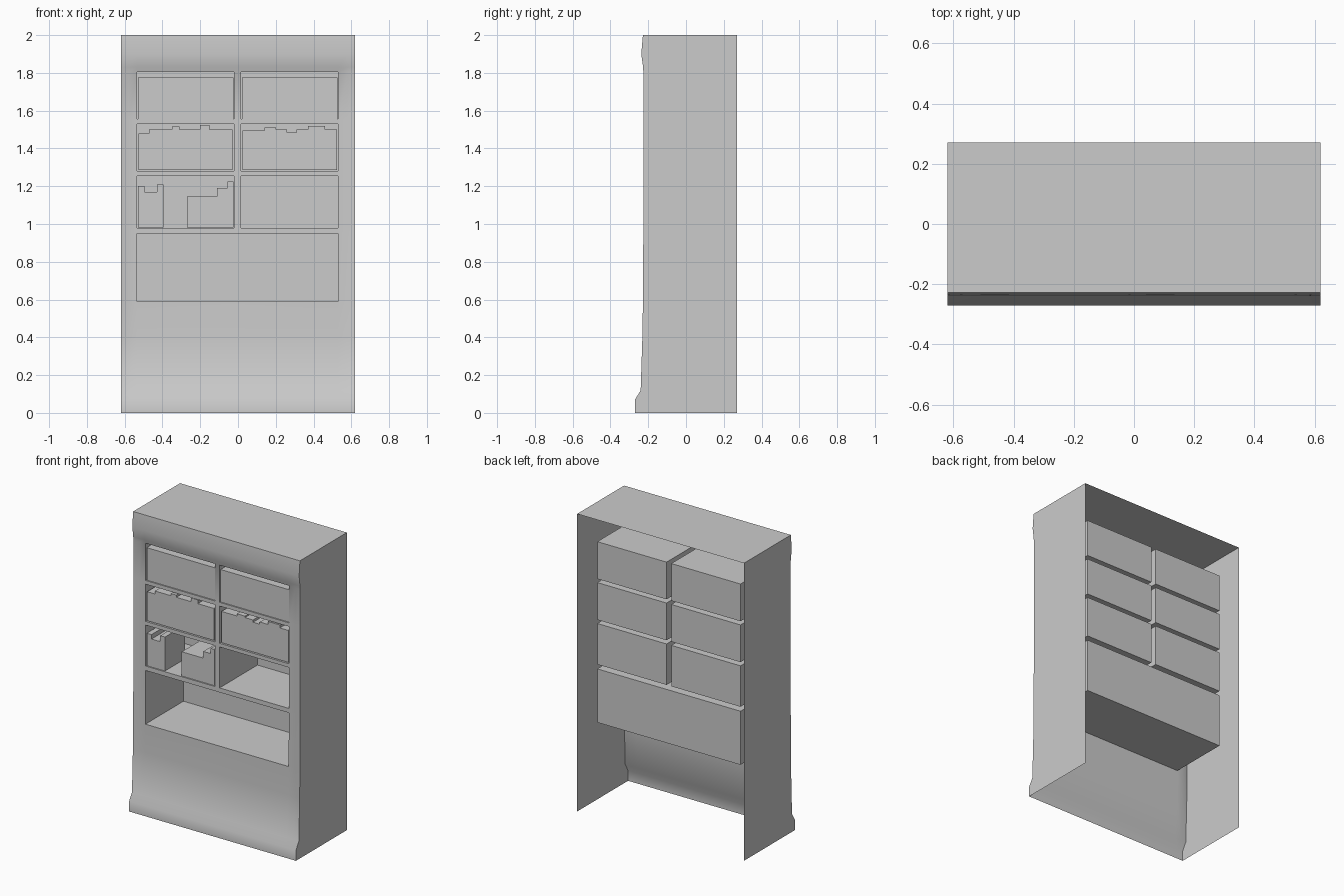
import bpy, bmesh

if "Cube" in bpy.data.objects:
    bpy.data.objects.remove(bpy.data.objects["Cube"])

BACK, BOX_BACK, BOOK_FRONT, BOOK_BACK = 0.27, 0.185, -0.212, 0.0

# front profile: z -> y, outer posts and slightly recessed inner panel
PROFILE = [(0, -.27), (.07, -.27), (.12, -.24), (.4, -.231), (.59, -.228), (.95, -.226),
           (.98, -.226), (1.255, -.226), (1.28, -.226), (1.53, -.226), (1.555, -.226),
           (1.805, -.226), (1.83, -.227), (1.9, -.237), (2.0, -.228)]
XS = [-.62, -.58, -.535, -.02, .015, .53, .58, .62]
LEFT, RIGHT = (-.535, -.02), (.015, .53)
ROWS = [(.98, 1.255), (1.28, 1.53), (1.555, 1.805)]
BAYS = [(*c, *r) for r in ROWS for c in (LEFT, RIGHT)] + [(-.535, .53, .59, .95)]


def finish(name, bm, angle):
    mesh = bpy.data.meshes.new(name)
    bm.to_mesh(mesh)
    bm.free()
    ob = bpy.data.objects.new(name, mesh)
    bpy.context.collection.objects.link(ob)
    bpy.ops.object.select_all(action='DESELECT')
    ob.select_set(True)
    bpy.context.view_layer.objects.active = ob
    bpy.ops.object.shade_smooth_by_angle(angle=angle)
    return ob


def cabinet():
    bm = bmesh.new()
    # front sheet
    grid = []
    for z, y in PROFILE:
        recess = .009 if .3 < z < 1.82 else 0
        grid.append([bm.verts.new((x, y + (recess if abs(x) < .6 else 0), z)) for x in XS])
    for a, b in zip(grid, grid[1:]):
        for i in range(len(XS) - 1):
            bm.faces.new((a[i], a[i + 1], b[i + 1], b[i]))
    # side and top walls, open at back and bottom
    rim = [e for e in bm.edges if e.is_boundary and not all(v.co.z < .001 for v in e.verts)]
    new = bmesh.ops.extrude_edge_only(bm, edges=rim)['geom']
    for v in new:
        if isinstance(v, bmesh.types.BMVert):
            v.co.y = BACK
    # bays pushed into the front
    for x0, x1, z0, z1 in BAYS:
        cells = []
        for f in bm.faces:
            c = f.calc_center_median()
            if c.y < -.15 and x0 < c.x < x1 and z0 < c.z < z1 and abs(f.normal.z) < .5:
                cells.append(f)
        new = bmesh.ops.extrude_face_region(bm, geom=cells)['geom']
        for v in new:
            if isinstance(v, bmesh.types.BMVert):
                v.co.y = BOX_BACK
        old = [f for f in cells if f.is_valid]
        if old:
            bmesh.ops.delete(bm, geom=old, context='FACES')
        bm.normal_update()
    bmesh.ops.recalc_face_normals(bm, faces=bm.faces[:])
    bm.normal_update()
    low = min(bm.faces, key=lambda f: f.calc_center_median().y)
    if low.normal.y > 0:
        bmesh.ops.reverse_faces(bm, faces=bm.faces[:])
    finish("cabinet_shell", bm, .7)


def books(name, x0, base, steps):
    """Row of books: stepped skyline of (right edge x, top z), extruded in depth."""
    pts, x = [(x0, base)], x0
    for right, top in steps:
        pts += [(x, top), (right, top)]
        x = right
    pts.append((x, base))
    bm = bmesh.new()
    face = bm.faces.new([bm.verts.new((px, BOOK_FRONT, pz)) for px, pz in pts])
    for v in bmesh.ops.extrude_face_region(bm, geom=[face])['geom']:
        if isinstance(v, bmesh.types.BMVert):
            v.co.y = BOOK_BACK
    if not any(f.calc_center_median().y < BOOK_FRONT + .001 for f in bm.faces):
        bm.faces.new([v for v in bm.verts if v.co.y < BOOK_FRONT + .001])
    bmesh.ops.recalc_face_normals(bm, faces=bm.faces[:])
    finish(name, bm, .5)


cabinet()

# top row
books("top_books_left", -.53, 1.557, [(-.023, 1.775)])
books("top_books_right", .02, 1.557, [(.527, 1.775)])
# second row
books("middle_books_left", -.527, 1.285, [(-.47, 1.48), (-.35, 1.50), (-.31, 1.515),
      (-.2, 1.50), (-.15, 1.525), (-.03, 1.50)])
books("middle_books_right", .025, 1.285, [(.14, 1.495), (.2, 1.51), (.26, 1.50), (.31, 1.485),
      (.37, 1.50), (.46, 1.52), (.523, 1.50)])
# third row
books("lower_books_left", -.53, .982, [(-.495, 1.20), (-.43, 1.17), (-.395, 1.21)])
books("lower_books_right", -.27, .982, [(-.11, 1.145), (-.055, 1.19), (-.025, 1.225)])
